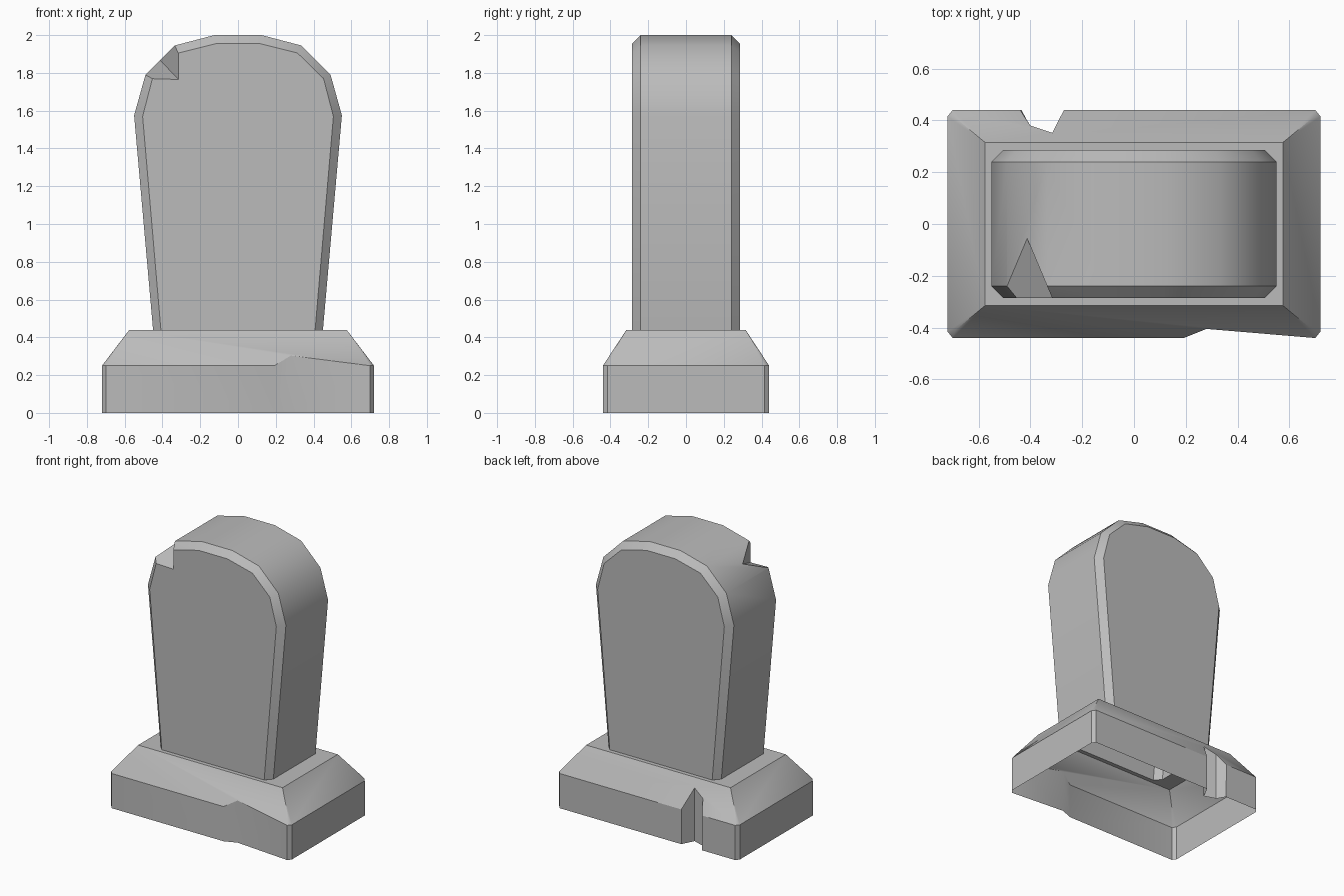
import bpy, bmesh, math
from mathutils import Vector

cube = bpy.data.objects.get("Cube")
if cube:
    bpy.data.objects.remove(cube, do_unlink=True)

stone = bpy.data.materials.new("grey stone")
stone.use_nodes = True
GREY = (0.5, 0.5, 0.5, 1)
stone.diffuse_color = GREY
stone.node_tree.nodes["Principled BSDF"].inputs["Base Color"].default_value = GREY


def add_object(name, bm):
    bmesh.ops.recalc_face_normals(bm, faces=bm.faces)
    mesh = bpy.data.meshes.new(name)
    bm.to_mesh(mesh)
    bm.free()
    mesh.materials.append(stone)
    obj = bpy.data.objects.new(name, mesh)
    bpy.context.collection.objects.link(obj)
    return obj


def hull(name, points):
    bm = bmesh.new()
    verts = [bm.verts.new(p) for p in points]
    bmesh.ops.convex_hull(bm, input=verts)
    bmesh.ops.dissolve_limit(bm, angle_limit=0.005, verts=bm.verts, edges=bm.edges)
    return add_object(name, bm)


def prism(name, outline, low, high):
    return hull(name, [(x, y, z) for z in (low, high) for x, y in outline])


def cut(target, cutter, keep=False):
    mod = target.modifiers.new("cut", 'BOOLEAN')
    mod.operation, mod.solver, mod.object = 'DIFFERENCE', 'EXACT', cutter
    bpy.context.view_layer.objects.active = target
    bpy.ops.object.modifier_apply(modifier=mod.name)
    if not keep:
        bpy.data.objects.remove(cutter, do_unlink=True)


def edit(obj, action):
    bm = bmesh.new()
    bm.from_mesh(obj.data)
    action(bm)
    bm.to_mesh(obj.data)
    bm.free()


# Headstone: flared slab with a faceted arch and chamfered front and back rims
FOOT = -0.1
rim = [(0.402, FOOT), (0.55, 1.575), (0.49, 1.79), (0.335, 1.945), (0.125, 2.0)]
face = [(0.362, FOOT), (0.505, 1.57), (0.453, 1.77), (0.315, 1.905), (0.115, 1.955)]


def loop(half, y):
    pts = half + [(-x, z) for x, z in reversed(half)]
    return [(x, y, z) for x, z in pts]


bm = bmesh.new()
loops = [[bm.verts.new(p) for p in loop(half, y)]
         for half, y in ((face, -0.285), (rim, -0.24), (rim, 0.24), (face, 0.285))]
for a, b in zip(loops, loops[1:]):
    for i in range(len(a)):
        j = (i + 1) % len(a)
        bm.faces.new((a[i], a[j], b[j], b[i]))
bm.faces.new(loops[0])
bm.faces.new(loops[-1])
headstone = add_object("headstone", bm)

# Plinth: block with clipped corners, bevelled shoulder and sloping top
corners = [(sx, sy) for sx in (-1, 1) for sy in (-1, 1)]
block = [(sx * x, sy * y) for sx, sy in corners for x, y in ((0.72, 0.415), (0.70, 0.44))]
points = [(x, y, z) for z in (0, 0.25) for x, y in block]
points += [(sx * x, sy * y, z) for sx, sy in corners
           for x, y, z in ((0.69, 0.41, 0.287), (0.575, 0.315, 0.44))]
plinth = hull("plinth", points)

# Worn front edge and rear notch of the plinth
cut(plinth, prism("front_wear", [(0.19, -0.441), (0.28, -0.405), (0.71, -0.441),
                                 (0.71, -0.6), (0.19, -0.6)], -0.2, 0.6))
cut(plinth, hull("rear_notch", [(x, y, z) for z, lean in ((-0.05, 0.02), (0.5, 0))
                                for x, y in ((-0.54 + lean, 0.6), (-0.44 + lean, 0.44),
                                             (-0.40, 0.38), (-0.315, 0.352), (-0.19, 0.6))]))

# Socket for the headstone, then open the hollow underside
cut(plinth, headstone, keep=True)


def hollow(bm):
    def hidden(f):
        c = f.calc_center_median()
        in_socket = abs(c.x) < 0.47 and abs(c.y) < 0.3 and c.z < 0.43
        return in_socket or all(v.co.z < 0.01 for v in f.verts)
    bmesh.ops.delete(bm, geom=[f for f in bm.faces if hidden(f)], context='FACES')


edit(plinth, hollow)

# Broken corner of the headstone: wedge along the crease from back to front
back, front = Vector((-0.415, -0.05, 1.87)), Vector((-0.315, -0.285, 1.765))
upper, lower = Vector((-0.335, -0.24, 1.945)), Vector((-0.495, -0.24, 1.79))
mid = (back + front) / 2
cut(headstone, hull("corner_chip", [back + (back - front) * 0.2, front + (front - back) * 0.3,
                                    mid + (upper - mid) * 4, mid + (lower - mid) * 4]))


# Trim the headstone where it meets the plinth
def trim(bm):
    bmesh.ops.bisect_plane(bm, geom=bm.verts[:] + bm.edges[:] + bm.faces[:],
                           plane_co=(0, 0, 0.44), plane_no=(0, 0, 1), clear_inner=True)


edit(headstone, trim)

# Smooth the arch and shoulders, keep the chamfers crisp
for obj in (headstone, plinth):
    bpy.ops.object.select_all(action='DESELECT')
    obj.select_set(True)
    bpy.context.view_layer.objects.active = obj
    bpy.ops.object.shade_smooth_by_angle(angle=math.radians(32))
